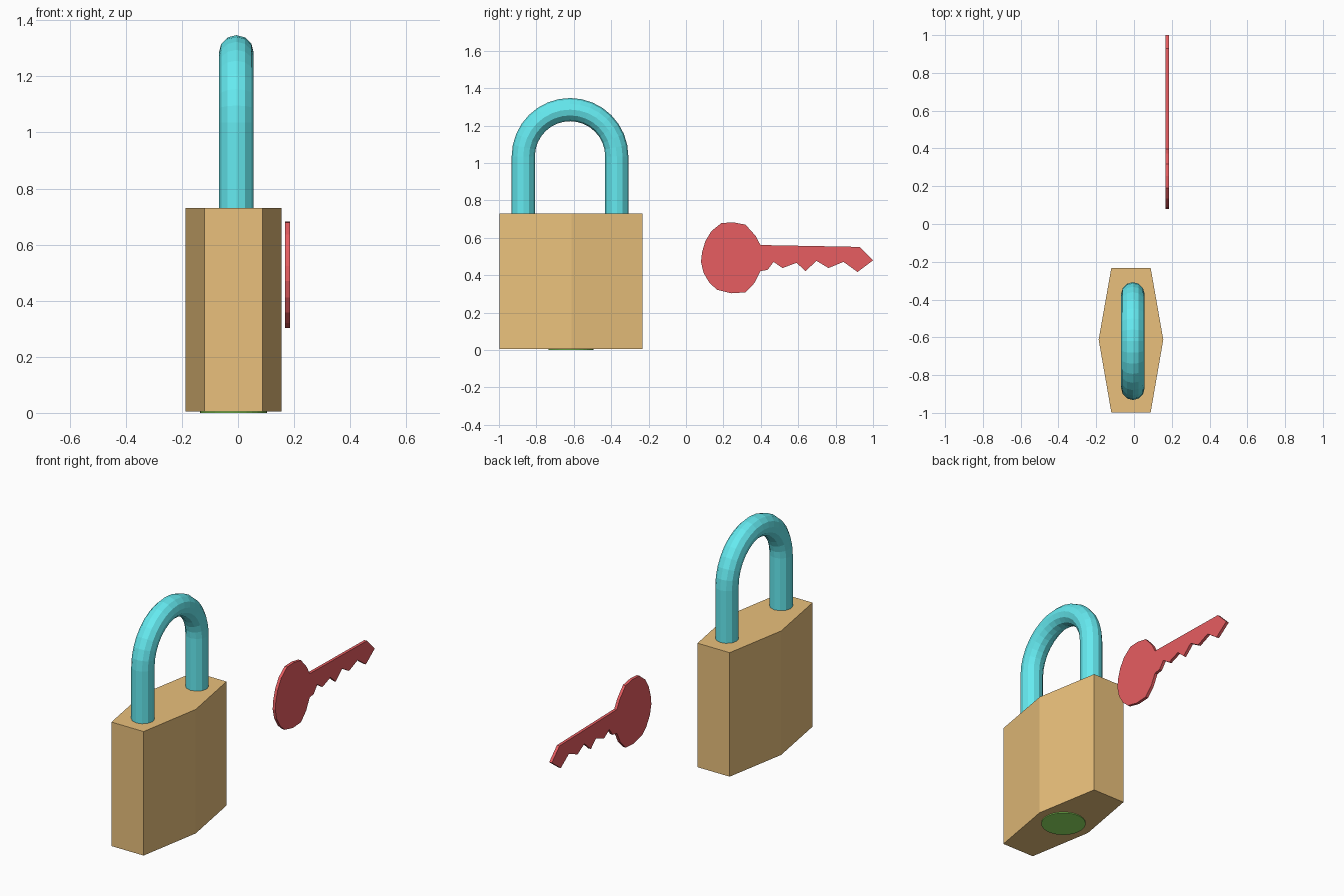
import bpy, bmesh
from math import sin, cos, pi
from mathutils import Vector

if "Cube" in bpy.data.objects:
    bpy.data.objects.remove(bpy.data.objects["Cube"])


def make_object(name, bm, colour):
    bmesh.ops.recalc_face_normals(bm, faces=bm.faces)
    mesh = bpy.data.meshes.new(name)
    bm.to_mesh(mesh)
    bm.free()
    mat = bpy.data.materials.new(name + "_colour")
    mat.diffuse_color = (*colour, 1)
    mat.use_nodes = True
    mat.node_tree.nodes["Principled BSDF"].inputs["Base Color"].default_value = mat.diffuse_color
    mesh.materials.append(mat)
    obj = bpy.data.objects.new(name, mesh)
    bpy.context.collection.objects.link(obj)
    return obj


def prism(name, outline, offset, colour):
    """Extrude a flat outline along an offset vector."""
    bm = bmesh.new()
    face = bm.faces.new([bm.verts.new(p) for p in outline])
    geom = bmesh.ops.extrude_face_region(bm, geom=[face], use_keep_orig=True)["geom"]
    verts = [g for g in geom if isinstance(g, bmesh.types.BMVert)]
    bmesh.ops.translate(bm, verts=verts, vec=offset)
    return make_object(name, bm, colour)


# Lock body: six-sided block, narrower at its ends
BX, BY = -0.016, -0.615
hexagon = [(-0.104, -0.383), (0.104, -0.383), (0.171, 0.003),
           (0.104, 0.383), (-0.104, 0.383), (-0.171, 0.003)]
prism("lock_body", [(BX + x, BY + y, 0.005) for x, y in hexagon],
      (0, 0, 0.725), (0.82, 0.53, 0.2))

# Keyhole plate under the body
prism("keyhole_plate",
      [(BX + 0.12 * cos(2 * pi * i / 32), BY + 0.12 * sin(2 * pi * i / 32), 0)
       for i in range(32)], (0, 0, 0.01), (0.3, 0.82, 0.13))

# Shackle: 12-sided tube along two straight legs and a half-circle
SX, SY, ARC_Z, ARC_R, TUBE_R, SIDES, STEPS = -0.006, -0.62, 1.035, 0.25, 0.062, 12, 16
path = [(SY + ARC_R, 0.71, 0)]
path += [(SY + ARC_R * cos(pi * i / STEPS), ARC_Z + ARC_R * sin(pi * i / STEPS), pi * i / STEPS)
         for i in range(STEPS + 1)]
path += [(SY - ARC_R, 0.71, pi)]
bm = bmesh.new()
rings = []
for y, z, turn in path:
    out = Vector((0, cos(turn), sin(turn)))
    centre = Vector((SX, y, z))
    rings.append([bm.verts.new(centre + TUBE_R * (out * cos(2 * pi * k / SIDES)
                  + Vector((1, 0, 0)) * sin(2 * pi * k / SIDES))) for k in range(SIDES)])
for a, b in zip(rings, rings[1:]):
    for k in range(SIDES):
        n = (k + 1) % SIDES
        bm.faces.new((a[k], a[n], b[n], b[k]))
bm.faces.new(rings[0])
bm.faces.new(rings[-1])
make_object("shackle", bm, (0.13, 0.82, 0.87))

# Key: rounded bow, then the notched blade, as one side profile (y, z)
bow = [(0.398, 0.561), (0.372, 0.61), (0.318, 0.67), (0.254, 0.682), (0.19, 0.679),
       (0.136, 0.636), (0.104, 0.583), (0.086, 0.524), (0.08, 0.471), (0.094, 0.412),
       (0.126, 0.358), (0.168, 0.321), (0.243, 0.303), (0.318, 0.308), (0.366, 0.358),
       (0.398, 0.422)]
blade = [(0.436, 0.428), (0.468, 0.471), (0.516, 0.438), (0.591, 0.466), (0.639, 0.422),
         (0.698, 0.476), (0.762, 0.438), (0.842, 0.471), (0.917, 0.417), (1.0, 0.479),
         (0.928, 0.551)]
prism("key", [(0.168, y, z) for y, z in bow + blade], (0.017, 0, 0), (0.8, 0.11, 0.12))
